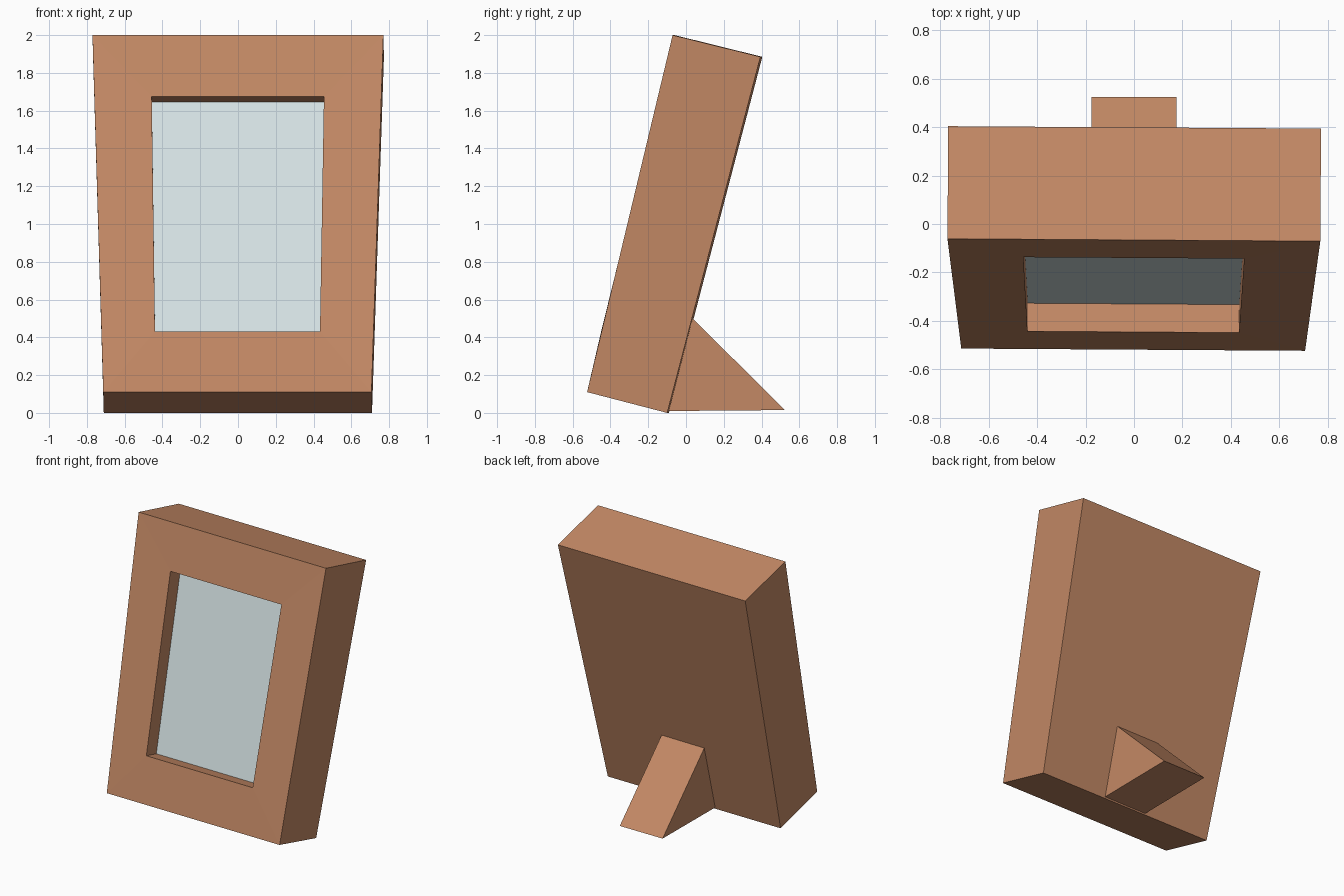
import bpy, bmesh
from mathutils import Matrix, Vector

if "Cube" in bpy.data.objects:
    bpy.data.objects.remove(bpy.data.objects["Cube"])

YAW = Matrix.Rotation(-0.0065, 4, 'Z')   # the frame stands very slightly turned


def material(name, colour):
    m = bpy.data.materials.new(name)
    m.diffuse_color = (*colour, 1)
    m.use_nodes = True
    m.node_tree.nodes["Principled BSDF"].inputs["Base Color"].default_value = m.diffuse_color
    return m


def make(name, bm, mat):
    bmesh.ops.recalc_face_normals(bm, faces=bm.faces)
    me = bpy.data.meshes.new(name)
    bm.to_mesh(me)
    bm.free()
    me.materials.append(mat)
    ob = bpy.data.objects.new(name, me)
    bpy.context.collection.objects.link(ob)


def rectangle(bottom, top, shift=(0, 0)):
    """Symmetric loop of four points from (half width, y, z) at bottom and top."""
    (bx, by, bz), (tx, ty, tz) = bottom, top
    pts = [(-bx, by, bz), (bx, by, bz), (tx, ty, tz), (-tx, ty, tz)]
    return [YAW @ (Vector(p) + Vector((0, *shift))) for p in pts]


def loft(bm, loops):
    rings = [[bm.verts.new(p) for p in loop] for loop in loops]
    for a, b in zip(rings, rings[1:]):
        n = len(a)
        for i in range(n):
            bm.faces.new((a[i], a[(i + 1) % n], b[(i + 1) % n], b[i]))
    return rings


wood = material("wood", (0.55, 0.25, 0.13))
pane = material("pane", (0.68, 0.78, 0.79))

opening = ((0.437, -0.446, 0.432), (0.456, -0.14, 1.675))
recess = rectangle(*opening, shift=(0.116, -0.029))

# Tapered frame: back, outer front edge, opening, recess wall
bm = bmesh.new()
rings = loft(bm, [
    rectangle((0.71, -0.095, 0.0), (0.77, 0.399, 1.885)),
    rectangle((0.71, -0.519, 0.11), (0.77, -0.066, 2.0)),
    rectangle(*opening),
    recess,
])
bm.faces.new(rings[0])
make("picture_frame", bm, wood)

# Glass at the bottom of the recess, facing the front
bm = bmesh.new()
face = bm.faces.new([bm.verts.new(p) for p in recess])
make("glass_pane", bm, pane)

# Wedge stand behind
bm = bmesh.new()
profile = [(-0.092, 0.01), (0.524, 0.015), (0.035, 0.50)]
rings = loft(bm, [[(x, y, z) for y, z in profile] for x in (-0.175, 0.175)])
for r in rings:
    bm.faces.new(r)
make("back_stand", bm, wood)
